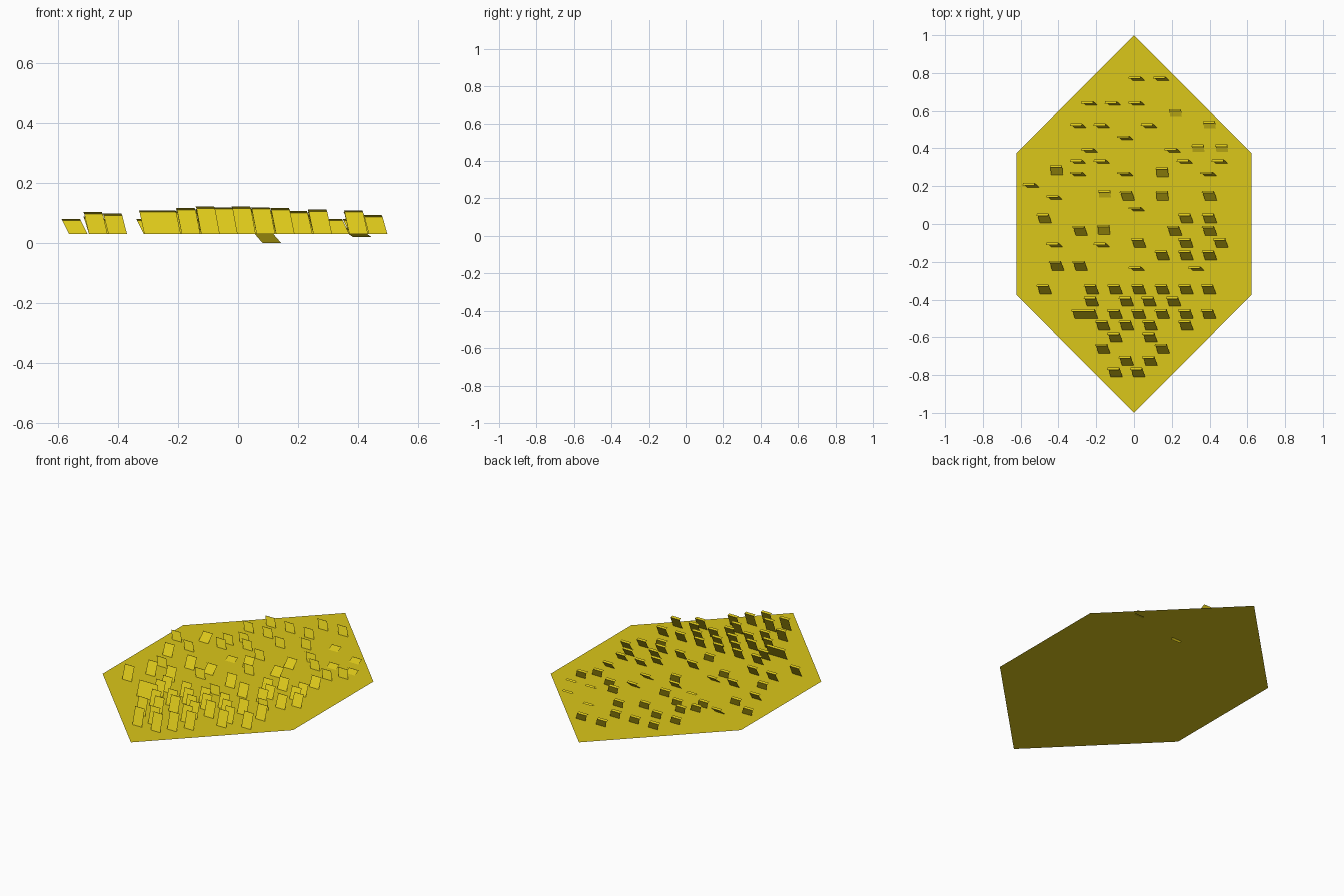
import bpy, bmesh

Z0 = 0.03   # plate level
W = 0.031   # half width of a flap

mat = bpy.data.materials.new("yellow")
mat.diffuse_color = (0.71, 0.57, 0.01, 1)


def finish(bm, name):
    mesh = bpy.data.meshes.new(name)
    bm.to_mesh(mesh)
    bm.free()
    mesh.materials.append(mat)
    ob = bpy.data.objects.new(name, mesh)
    bpy.context.collection.objects.link(ob)


def strip(bm, x, y, steps):
    """Sheet swept through (dx, dy, z) steps, one quad per step."""
    prev = None
    for dx, dy, z in steps:
        row = [bm.verts.new((x + s * W + dx, y + dy, z)) for s in (-1, 1)]
        if prev:
            bm.faces.new((prev[0], prev[1], row[1], row[0]))
        prev = row


def flaps(name, rows, depth, shift, height, lip=True):
    bm = bmesh.new()
    for y, xs in rows.items():
        h = height(y)
        steps = [(shift / 2, -depth / 2, Z0), (-shift / 2, depth / 2, Z0 + h)]
        if lip:   # narrow edge curling forward over the top
            steps.append((-shift / 2 - 0.003, depth / 2 - 0.012, Z0 + h + 0.006))
        for x in xs:
            strip(bm, x, y, steps)
    finish(bm, name)


# Flat six-sided plate
bm = bmesh.new()
bm.faces.new([bm.verts.new((x, y, Z0)) for x, y in
              ((0, -1), (.622, -.375), (.622, .375), (0, 1), (-.622, .375), (-.622, -.375))])
finish(bm, "plate")

# Steep flaps that shrink toward the back
slope = lambda y: 0.053 - 0.042 * y
flaps("narrow_flaps", {
    .77: (.015, .145), .64: (-.235, -.11, .015), .52: (-.295, -.17, .08),
    .455: (-.045,), .39: (-.235, .205), .33: (-.295, -.17, .27, .455),
    .265: (-.295, -.045, .395), .205: (-.545,), .14: (-.42,), .08: (.015,),
    -.11: (-.42, -.17), -.235: (.015, .33)}, 0.022, 0.022, lambda y: 0.045)

# Leaning flaps, dense toward the front
flaps("leaning_flaps", {
    .15: (-.035, .40), .03: (-.475, .275, .40), -.035: (-.285, .215, .40),
    -.10: (.025, .275, .46), -.165: (.15, .275, .40), -.22: (-.41, -.285),
    -.345: (-.475, -.225, -.10, .025, .15, .275, .395), -.41: (-.225, -.04, .08, .21),
    -.475: (-.29, -.23, -.10, .025, .15, .275, .395), -.535: (-.165, -.04, .085, .275),
    -.60: (-.10, .085), -.66: (-.165, .15), -.725: (-.04, .085), -.785: (-.10, .02)},
    0.05, 0.016, slope)

# Shallow flaps
flaps("shallow_flaps", {.285: (-.41,), .275: (.15,), .15: (.15,), -.03: (-.16,)},
      0.05, 0.004, lambda y: 0.04)
flaps("low_flaps", {.59: (.22,), .525: (.40,), .40: (.34, .465), .16: (-.155,)},
      0.04, 0.004, lambda y: 0.015)

# Flaps hanging below the plate
bm = bmesh.new()
strip(bm, .10, .47, [(-.013, -.01, Z0), (.013, .01, 0)])
strip(bm, .405, .53, [(-.005, -.015, Z0), (.01, .015, .02)])
finish(bm, "hanging_flaps")
